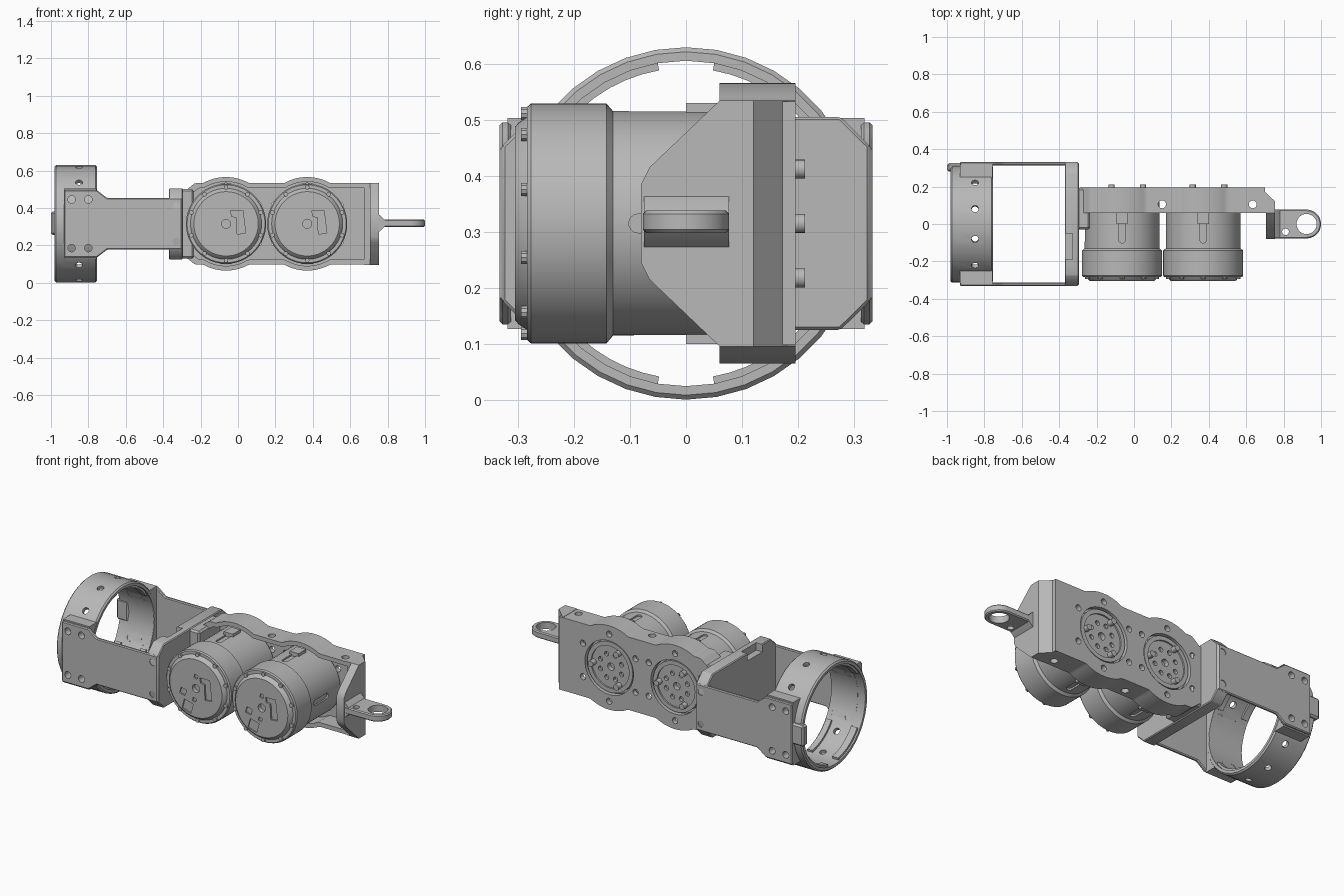
import bpy, bmesh
from math import sin, cos, pi, radians, sqrt
from mathutils import Matrix, Vector

cube = bpy.data.objects.get("Cube")
if cube:
    bpy.data.objects.remove(cube, do_unlink=True)

grey = bpy.data.materials.new("machined_grey")
grey.use_nodes = True
tone = (0.48, 0.48, 0.48, 1)
grey.diffuse_color = tone
grey.node_tree.nodes["Principled BSDF"].inputs["Base Color"].default_value = tone
MID = 0.315
MOTORS = (-0.064, 0.37)


def finish(name, bm):
    bmesh.ops.recalc_face_normals(bm, faces=bm.faces)
    mesh = bpy.data.meshes.new(name)
    bm.to_mesh(mesh)
    bm.free()
    mesh.materials.append(grey)
    obj = bpy.data.objects.new(name, mesh)
    bpy.context.collection.objects.link(obj)
    return obj


def prism(name, pts, axis, lo, hi):
    """Extrude a 2D outline along an axis."""
    place = {"x": lambda a, b, h: (h, a, b), "y": lambda a, b, h: (a, h, b),
             "z": lambda a, b, h: (a, b, h)}[axis]
    bm = bmesh.new()
    low, top = [[bm.verts.new(place(a, b, h)) for a, b in pts] for h in (lo, hi)]
    bm.faces.new(low)
    bm.faces.new(top)
    for i in range(len(pts)):
        j = (i + 1) % len(pts)
        bm.faces.new((low[i], low[j], top[j], top[i]))
    return finish(name, bm)


def arc(cx, cy, r, start=0, end=360, n=24):
    full = end - start == 360
    steps = [radians(start + (end - start) * i / (n if full else n - 1)) for i in range(n)]
    return [(cx + r * cos(t), cy + r * sin(t)) for t in steps]


def box(name, x0, x1, y0, y1, z0, z1):
    return prism(name, [(x0, y0), (x1, y0), (x1, y1), (x0, y1)], "z", z0, z1)


def rod(name, a, b, r, axis, lo, hi, n=20):
    return prism(name, arc(a, b, r, n=n), axis, lo, hi)


def lathe(name, profile, axis, centre, steps=64, closed=False):
    """Turn a (radius, position) profile about the x or y axis."""
    bm = bmesh.new()
    vs = [bm.verts.new((p, 0, r) if axis == "x" else (0, p, r)) for r, p in profile]
    for a, b in zip(vs, vs[1:] + (vs[:1] if closed else [])):
        if a != b and not (b == vs[0] and not closed):
            bm.edges.new((a, b))
    bmesh.ops.spin(bm, geom=vs + bm.edges[:], cent=(0, 0, 0), steps=steps, angle=2 * pi,
                   axis=(1, 0, 0) if axis == "x" else (0, 1, 0))
    bmesh.ops.remove_doubles(bm, verts=bm.verts, dist=1e-5)
    bmesh.ops.translate(bm, verts=bm.verts, vec=centre)
    return finish(name, bm)


def bake(obj):
    graph = bpy.context.evaluated_depsgraph_get()
    mesh = bpy.data.meshes.new_from_object(obj.evaluated_get(graph))
    obj.modifiers.clear()
    obj.data = mesh
    return obj


def bevel(obj, width):
    m = obj.modifiers.new("bevel", "BEVEL")
    m.width, m.segments, m.limit_method = width, 1, "ANGLE"
    return bake(obj)


def combine(obj, tools, operation="DIFFERENCE"):
    for t in tools:
        m = obj.modifiers.new("bool", "BOOLEAN")
        m.object, m.operation, m.solver = t, operation, "EXACT"
    bake(obj)
    for t in tools:
        bpy.data.objects.remove(t, do_unlink=True)
    return obj


# Clamp ring with radial screw holes
ring = lathe("clamp_ring", [(0.29, -0.98), (0.306, -0.98), (0.314, -0.972), (0.314, -0.763),
                            (0.306, -0.755), (0.29, -0.755)], "x", (0, 0, MID), 36, True)
holes = []
for k in range(12):
    h = rod("drill", -0.85, 0, 0.019, "z", 0.25, 0.36, 14)
    h.data.transform(Matrix.Translation((0, 0, MID)) @ Matrix.Rotation(radians(15 + 30 * k), 4, "X"))
    holes.append(h)
combine(ring, holes)

# Inner lips at both ends of the ring
for x0, x1 in ((-0.97, -0.93), (-0.80, -0.765)):
    for q in range(4):
        a, b = (35, 80) if q % 2 == 0 else (10, 55)
        outline = arc(0, MID, 0.295, q * 90 + a, q * 90 + b, 8) + arc(0, MID, 0.277, q * 90 + b, q * 90 + a, 8)
        prism("ring_lip", outline, "x", x0, x1)

# Side plates and the saddles that carry the ring
half = [(-0.93, 0.18), (-0.755, 0.18), (-0.735, 0.165), (-0.70, 0.138), (-0.30, 0.138)]
plate_outline = [(x, MID + h) for x, h in half] + [(x, MID - h) for x, h in reversed(half)]
for side, label in ((-1, "front"), (1, "back")):
    y0, y1 = sorted((side * 0.312, side * 0.332))
    plate = bevel(prism(label + "_side_plate", plate_outline, "y", y0, y1), 0.005)
    combine(plate, [rod("drill", x, MID + s * dz, 0.02, "y", y0 - 0.1, y1 + 0.1)
                    for x, dz in ((-0.89, 0.13), (-0.80, 0.13), (-0.33, 0.095)) for s in (-1, 1)])
    y0, y1 = sorted((side * 0.2, side * 0.318))
    saddle = box(label + "_saddle", -0.93, -0.757, y0, y1, 0.127, 0.503)
    combine(saddle, [rod("bore", 0, MID, 0.289, "x", -1.1, -0.6, 36)] +
            [rod("drill", x, MID + s * 0.13, 0.02, "y", -0.5, 0.5) for x in (-0.89, -0.80) for s in (-1, 1)])
bevel(box("end_lug", -1.0, -0.92, 0.28, 0.325, 0.255, 0.38), 0.01)

# Cross wall joining the plates
corner = [(0.328, 0.138), (0.275, 0.19)]
wall_outline = ([(y, MID + z) for y, z in corner] + [(-y, MID + z) for y, z in reversed(corner)] +
                [(-y, MID - z) for y, z in corner] + [(y, MID - z) for y, z in reversed(corner)])
wall = bevel(prism("cross_wall", wall_outline, "x", -0.37, -0.295), 0.005)
combine(wall, [box("notch", -0.4, -0.33, -0.19, -0.05, 0.46, 0.6)])
bevel(box("link_root", -0.31, -0.235, -0.03, 0.193, 0.13, 0.5), 0.01)


# Arm link: shallow tray whose edges swell round the two motors
def link_outline(inset):
    x0, x1, n = -0.29 + inset, 0.70 - inset, 90
    top = []
    for i in range(n + 1):
        x = x0 + (x1 - x0) * i / n
        h = max([0.217 - inset] + [sqrt(max(0, (0.25 - inset) ** 2 - (x - c) ** 2)) for c in MOTORS])
        top.append((x, min(h, 0.17 - inset + (x - x0) * 0.8)))
    return [(x, MID + h) for x, h in top] + [(x, MID - h) for x, h in reversed(top)]


link = prism("arm_link", link_outline(0), "y", 0.06, 0.195)
cuts = [prism("tray", link_outline(0.025), "y", 0.0, 0.165)]
for c in MOTORS:
    cuts.append(rod("bore", c, MID, 0.16, "y", 0.1, 0.3, 48))
    cuts += [rod("drill", x, z, 0.018, "y", 0.1, 0.3, 14) for x, z in arc(c, MID, 0.2, 30, 390, 6)]
cuts += [rod("drill", x, 0.105, 0.021, "z", -0.1, 0.8) for x in (0.15, 0.635)]
combine(link, cuts)

# End block with sloped rear corner and tapered front
end = prism("link_end", [(0.675, 0.195), (0.755, 0.12), (0.755, -0.085), (0.705, -0.085),
                         (0.705, 0.06), (0.675, 0.06)], "z", 0.05, 0.6)
side = [(0.2, 0.219), (0.06, 0.219), (-0.065, 0.1), (-0.08, 0.07)]
taper = prism("taper", [(y, MID + h) for y, h in side] + [(y, MID - h) for y, h in reversed(side)],
              "x", 0.5, 0.9)
combine(end, [taper], "INTERSECT")

# Eyelet tongue with its flared root
tongue = prism("eyelet_tongue", arc(0.923, 0, 0.077, -90, 90, 20) + [(0.72, 0.077), (0.72, -0.077)],
               "z", 0.298, 0.338)
bevel(tongue, 0.006)
combine(tongue, [rod("drill", 0.923, 0, 0.054, "z", 0.2, 0.4, 28), rod("drill", 0.81, -0.042, 0.018, "z", 0.2, 0.4)])
prism("tongue_root", [(0.75, 0.27), (0.758, 0.275), (0.785, 0.302), (0.785, 0.334), (0.758, 0.361),
                      (0.75, 0.366)], "y", -0.075, 0.077)

# Motors
for c in MOTORS:
    motor = lathe("motor", [(0, -0.305), (0.172, -0.305), (0.18, -0.298), (0.19, -0.283), (0.208, -0.283),
                            (0.214, -0.276), (0.214, -0.142), (0.2, -0.13), (0.2, 0.15), (0.15, 0.15),
                            (0.15, 0.187), (0.125, 0.187), (0.125, 0.178), (0, 0.178)], "y", (c, 0, MID))
    # Face pockets, output holes and side slots
    cuts = [rod("pocket", c, MID, 0.024, "y", -0.4, -0.28), rod("pocket", c, MID, 0.022, "y", 0.15, 0.3)]
    hook = [(0.025, 0.07), (0.09, 0.07), (0.105, -0.05), (0.06, -0.055), (0.055, 0.035), (0.03, 0.04)]
    cuts.append(prism("pocket", [(c + x, MID + z) for x, z in hook], "y", -0.4, -0.295))
    for x, z, w in ((-0.085, -0.04, 0.02), (-0.055, -0.12, 0.033), (0.0, 0.07, 0.012), (-0.01, -0.07, 0.012)):
        cuts.append(prism("pocket", arc(c + x, MID + z, w * 1.3, 30, 390, 4), "y", -0.4, -0.297))
    cuts += [rod("drill", x, z, 0.014, "y", 0.16, 0.3, 12) for x, z in arc(c, MID, 0.075, 22, 382, 8)]
    for k in range(4):
        slot = prism("slot", arc(0, 0.02, 0.017, 0, 180, 8) + arc(0, -0.085, 0.017, 180, 360, 8), "z", 0.19, 0.25)
        slot.data.transform(Matrix.Translation((c, 0, MID)) @ Matrix.Rotation(k * pi / 2, 4, "Y"))
        cuts.append(slot)
    combine(motor, cuts)
    # Cover screws, output pins and locating tabs
    for x, z in arc(c, MID, 0.196, 18, 378, 10):
        rod("cover_screw", x, z, 0.012, "y", -0.294, -0.27, 10)
    for x, z in arc(c, MID, 0.112, 0, 360, 3):
        rod("output_pin", x, z, 0.017, "y", 0.15, 0.212, 16)
    for s in (-1, 1):
        z0, z1 = sorted((MID + s * 0.18, MID + s * 0.215))
        box("locating_tab", c - 0.03, c + 0.03, 0.0, 0.07, z0, z1)

# Smooth shading with crisp edges
bpy.ops.object.select_all(action="DESELECT")
for obj in bpy.context.collection.objects:
    if obj.type == "MESH" and grey.name in obj.data.materials:
        obj.select_set(True)
        bpy.context.view_layer.objects.active = obj
bpy.ops.object.shade_smooth_by_angle(angle=radians(30))
